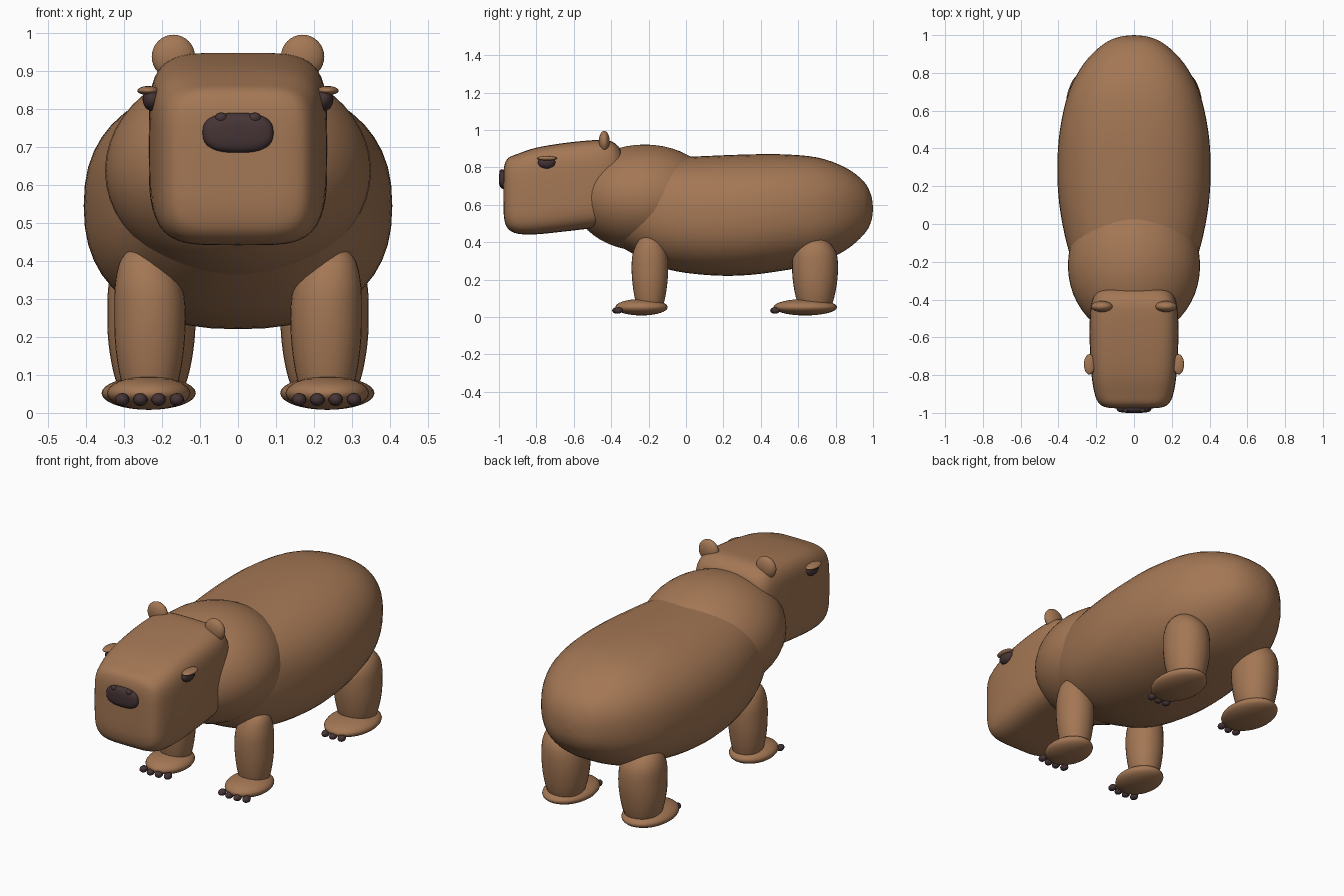
import bpy, bmesh, math
from mathutils import Vector

if "Cube" in bpy.data.objects:
    bpy.data.objects.remove(bpy.data.objects["Cube"])


def material(name, color):
    m = bpy.data.materials.new(name)
    m.diffuse_color = (*color, 1)
    m.use_nodes = True
    m.node_tree.nodes["Principled BSDF"].inputs["Base Color"].default_value = m.diffuse_color
    return m


FUR = material("brown fur", (0.37, 0.185, 0.09))
DARK = material("dark brown", (0.06, 0.034, 0.036))


def finish(bm, name, mat):
    bmesh.ops.remove_doubles(bm, verts=bm.verts, dist=1e-5)
    bmesh.ops.recalc_face_normals(bm, faces=bm.faces)
    for f in bm.faces:
        f.smooth = True
    mesh = bpy.data.meshes.new(name)
    bm.to_mesh(mesh)
    bm.free()
    mesh.materials.append(mat)
    obj = bpy.data.objects.new(name, mesh)
    bpy.context.collection.objects.link(obj)
    return obj


def spline(a, b, c, d, t):
    return 0.5 * (2 * b + (c - a) * t + (2 * a - 5 * b + 4 * c - d) * t * t
                  + (3 * b - a - 3 * c + d) * t ** 3)


def loft(name, stations, power, place, mat=FUR, sides=48, steps=4):
    """Skin superellipse rings; station = (position, offset, half width, half depth)."""
    n = len(stations)
    rows = []
    for i in range(n - 1):
        ctrl = [stations[max(0, min(n - 1, i + k))] for k in (-1, 0, 1, 2)]
        rows += [[spline(*v, s / steps) for v in zip(*ctrl)] for s in range(steps)]
    rows.append(stations[-1])
    bm = bmesh.new()
    rings = []
    for p, off, w, d in rows:
        ring = []
        for k in range(sides):
            a = 2 * math.pi * k / sides
            c, s = math.cos(a), math.sin(a)
            u = math.copysign(abs(c) ** (2 / power), c) * max(w, 0)
            v = math.copysign(abs(s) ** (2 / power), s) * max(d, 0)
            ring.append(bm.verts.new(place(p, off, u, v)))
        rings.append(ring)
    for r0, r1 in zip(rings, rings[1:]):
        for k in range(sides):
            j = (k + 1) % sides
            bm.faces.new((r0[k], r0[j], r1[j], r1[k]))
    return finish(bm, name, mat)


def ellipsoid(name, center, radii, mat=FUR, segments=32):
    bm = bmesh.new()
    bmesh.ops.create_uvsphere(bm, u_segments=segments, v_segments=segments // 2, radius=1)
    for v in bm.verts:
        v.co = Vector(center) + Vector([v.co[i] * radii[i] for i in range(3)])
    return finish(bm, name, mat)


def along_y(p, off, u, v):
    return (u, p, off + v)


def from_heights(rows):
    """(y, half width, bottom, top) to loft stations."""
    return [(y, (lo + hi) / 2, w, (hi - lo) / 2) for y, w, lo, hi in rows]


# Trunk
loft("body", from_heights([
    (-.50, 0, .58, .58), (-.47, .12, .48, .68), (-.40, .22, .41, .77),
    (-.25, .305, .32, .83), (-.10, .357, .255, .85), (.10, .395, .225, .86),
    (.30, .406, .222, .868), (.50, .392, .245, .87), (.70, .345, .285, .853),
    (.85, .265, .355, .80), (.95, .165, .44, .725), (.99, .08, .51, .65),
    (1.0, 0, .58, .58)]), 2.35, along_y)
ellipsoid("shoulders", (0, -.22, .637), (.35, .385, .285), segments=48)

# Boxy head
loft("head", from_heights([
    (-.976, 0, .67, .67), (-.976, .09, .58, .76), (-.97, .15, .515, .815),
    (-.95, .185, .47, .85), (-.90, .208, .445, .872), (-.80, .225, .442, .905),
    (-.65, .234, .457, .93), (-.50, .234, .475, .945), (-.42, .225, .49, .945),
    (-.37, .205, .52, .92), (-.345, .16, .56, .87), (-.34, 0, .7, .7)]), 4.5, along_y)

# Muzzle pad, wide and slightly squared
loft("nose", [(-1.0, .737, 0, 0), (-.999, .737, .05, .025), (-.993, .737, .082, .043),
              (-.98, .737, .092, .052), (-.96, .737, .085, .046), (-.955, .737, 0, 0)],
     2.6, along_y, DARK)

for side, tag in ((-1, "left"), (1, "right")):
    # Face details
    ellipsoid("nostril_" + tag, (side * .044, -.985, .776), (.017, .013, .014), DARK, 16)
    ellipsoid("eye_" + tag, (side * .226, -.745, .826), (.025, .047, .032), DARK, 24)
    ellipsoid("eyelid_" + tag, (side * .236, -.743, .848), (.029, .054, .012), FUR, 24)
    ellipsoid("ear_" + tag, (side * .17, -.437, .937), (.057, .029, .058))

    # Legs: place, radii, top height, foot and claw sizes
    for end, x, y, rx, ry, top, foot_y, foot_rx, foot_ry, claws in (
            ("front", .232, -.193, .094, .098, .44, -.238, .11, .14, 4),
            ("back", .228, .69, .116, .123, .43, .638, .124, .17, 3)):
        name = end + "_%s_" + tag

        def upright(p, off, u, v):
            return (side * (x + off + u), y + v, p)

        loft(name % "leg", [
            (.04, 0, 0, 0), (.05, 0, .6 * rx, .6 * ry), (.09, 0, .82 * rx, .8 * ry),
            (.18, 0, .97 * rx, .95 * ry), (.27, 0, rx, ry), (.34, .004, .93 * rx, .93 * ry),
            (top - .04, .012, .7 * rx, .68 * ry), (top - .01, .016, .36 * rx, .36 * ry),
            (top, .018, 0, 0)], 2.1, upright, sides=32)
        ellipsoid(name % "foot", (side * .235, foot_y, .052), (foot_rx, foot_ry, .044))
        for i in range(claws):
            t = i - (claws - 1) / 2
            ellipsoid("%s_%d" % (name % "claw", i + 1),
                      (side * (.233 + t * .048), foot_y - foot_ry + .006 + .004 * t * t, .035),
                      (.019, .024, .017), DARK, 16)
